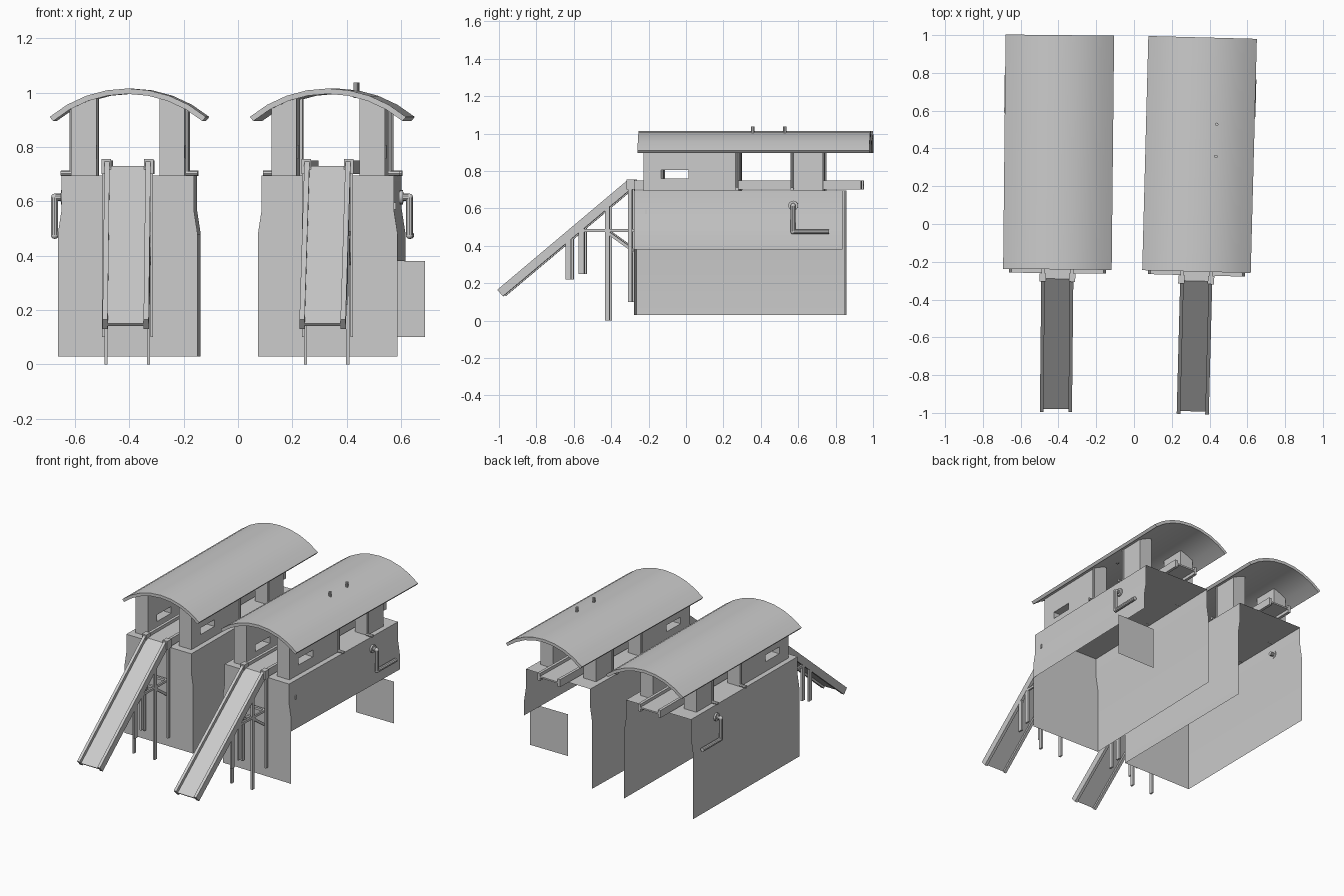
import bpy, bmesh, math
from mathutils import Matrix, Vector

if "Cube" in bpy.data.objects:
    bpy.data.objects.remove(bpy.data.objects["Cube"])

M = Matrix.Identity(4)   # placement of the unit being built


def finish(name, bm, smooth=False):
    bmesh.ops.transform(bm, matrix=M, verts=bm.verts)
    me = bpy.data.meshes.new(name)
    bm.to_mesh(me)
    bm.free()
    ob = bpy.data.objects.new(name, me)
    bpy.context.collection.objects.link(ob)
    if smooth:
        bpy.ops.object.select_all(action='DESELECT')
        ob.select_set(True)
        bpy.context.view_layer.objects.active = ob
        bpy.ops.object.shade_smooth_by_angle(angle=math.radians(35))
    return ob


def prism(name, pts, a, b, axis, smooth=False):
    """Closed profile extruded from a to b; axis 'x' takes (y,z), axis 'y' takes (x,z)."""
    bm = bmesh.new()
    place = (lambda p, t: (t, p[0], p[1])) if axis == 'x' else (lambda p, t: (p[0], t, p[1]))
    rings = [[bm.verts.new(place(p, t)) for p in pts] for t in (a, b)]
    n = len(pts)
    for i in range(n):
        j = (i + 1) % n
        bm.faces.new((rings[0][i], rings[0][j], rings[1][j], rings[1][i]))
    bm.faces.new(rings[0][::-1])
    bm.faces.new(rings[1])
    bmesh.ops.recalc_face_normals(bm, faces=bm.faces)
    return finish(name, bm, smooth)


def box(name, x0, x1, y0, y1, z0, z1):
    return prism(name, [(x0, z0), (x1, z0), (x1, z1), (x0, z1)], y0, y1, 'y')


def sheet(name, path, a, b, smooth=False):
    """Open (x,z) path swept along y as a thin sheet."""
    bm = bmesh.new()
    rows = [[bm.verts.new((x, y, z)) for y in (a, b)] for x, z in path]
    for r, s in zip(rows, rows[1:]):
        bm.faces.new((r[0], s[0], s[1], r[1]))
    return finish(name, bm, smooth)


def plate(name, pts, y):
    """Single flat panel facing the front."""
    bm = bmesh.new()
    bm.faces.new([bm.verts.new((x, y, z)) for x, z in pts])
    return finish(name, bm)


def rod(name, p, q, r, sides=10):
    p, q = Vector(p), Vector(q)
    d = q - p
    bm = bmesh.new()
    bmesh.ops.create_cone(bm, cap_ends=True, segments=sides, radius1=r, radius2=r, depth=d.length)
    rot = d.to_track_quat('Z', 'Y').to_matrix().to_4x4()
    bmesh.ops.transform(bm, matrix=Matrix.Translation((p + q) / 2) @ rot, verts=bm.verts)
    return finish(name, bm, True)


def build_unit(tag, x, y, angle, pipe_side, open_side):
    global M
    M = Matrix.Translation((x, y, 0)) @ Matrix.Rotation(math.radians(angle), 4, 'Z')
    y0, y1 = -0.26, 0.855

    # body: front plate, stepped side sheets, deck (open back and bottom)
    half = [(0.257, 0.03), (0.257, 0.48), (0.243, 0.57), (0.243, 0.695)]
    plate(tag + "front_plate", half + [(-px, pz) for px, pz in half[::-1]], y0)
    for s in (-1, 1):
        path = [(s * px, pz) for px, pz in half]
        if s == open_side:
            path[0] = (s * 0.257, 0.38)
        sheet(tag + "side_sheet", path, y0, y1, True)
    sheet(tag + "deck", [(-0.243, 0.695), (0.243, 0.695)], y0, y1)

    # arched roof
    r, zc = 0.447, 0.568
    angs = [math.radians(-40 + 10 * i) for i in range(9)]
    arc = [(r * math.sin(a), zc + r * math.cos(a)) for a in angs]
    inner = [((r - 0.02) * math.sin(a), zc + (r - 0.02) * math.cos(a)) for a in angs]
    prism(tag + "roof", arc + inner[::-1], -0.24, 1.0, 'y', True)

    # upper walls under the roof, the front pair with a window slot
    for s in (-1, 1):
        prof = [(s * 0.116, 0.695), (s * 0.209, 0.695), (s * 0.209, 0.945), (s * 0.116, 0.982)]
        front = prism(tag + "front_wall", prof, -0.21, 0.295, 'y')
        cut = box(tag + "window_cutter", s * 0.163 - 0.08, s * 0.163 + 0.08, -0.115, 0.03, 0.76, 0.805)
        cut.hide_render = True
        cut.hide_set(True)
        mod = front.modifiers.new("window", 'BOOLEAN')
        mod.object, mod.operation, mod.solver = cut, 'DIFFERENCE', 'EXACT'
        prism(tag + "back_wall", prof, 0.585, 0.75, 'y')
        # drain rods down the walls and across the deck edge
        for ry in (0.29, 0.585):
            rod(tag + "drain_upright", (s * 0.212, ry, 0.70), (s * 0.212, ry, 0.94), 0.008, 8)
            rod(tag + "drain_outlet", (s * 0.205, ry, 0.703), (s * 0.252, ry, 0.703), 0.010, 8)

    # chute with side rails, running level over the deck
    rail = [(-0.995, 0.165), (-0.30, 0.75), (0.95, 0.75), (0.95, 0.70), (-0.285, 0.70), (-0.965, 0.13)]
    floor = [(-0.98, 0.15), (-0.29, 0.73), (0.95, 0.73), (0.95, 0.72), (-0.285, 0.72), (-0.972, 0.142)]
    prism(tag + "chute_floor", floor, -0.068, 0.068, 'x')
    for s in (-1, 1):
        prism(tag + "chute_rail", rail, s * 0.066, s * 0.085, 'x')
        box(tag + "rail_cap", s * 0.078 - 0.017, s * 0.078 + 0.017, -0.305, -0.262, 0.70, 0.755)

        # trestle legs and braces
        a, b = s * 0.072, s * 0.084
        box(tag + "long_leg", a, b, -0.42, -0.396, 0.0, 0.62)
        box(tag + "short_leg", a, b, -0.63, -0.60, 0.22, 0.45)
        box(tag + "middle_leg", a, b, -0.56, -0.53, 0.25, 0.51)
        box(tag + "wall_leg", s * 0.084, s * 0.094, -0.295, -0.275, 0.10, 0.70)
        box(tag + "trestle_beam", a, b, -0.56, -0.265, 0.475, 0.49)
        prism(tag + "brace", [(-0.41, 0.485), (-0.27, 0.385), (-0.27, 0.365), (-0.41, 0.465)], a, b, 'x')
    for ly in (-0.41, -0.285):
        box(tag + "cross_bar", -0.084, 0.084, ly - 0.008, ly + 0.008, 0.475, 0.49)

    # bent exhaust pipe on the outer side
    s = pipe_side
    px = s * 0.278
    pts = [(s * 0.215, 0.592, 0.615), (px, 0.592, 0.615), (px, 0.592, 0.475), (px, 0.785, 0.475)]
    for p, q in zip(pts, pts[1:]):
        rod(tag + "pipe", p, q, 0.013)
    for p in pts[1:3]:
        bm = bmesh.new()
        bmesh.ops.create_uvsphere(bm, u_segments=10, v_segments=6, radius=0.0135,
                                  matrix=Matrix.Translation(p))
        finish(tag + "pipe_elbow", bm, True)
    rod(tag + "pipe_flange", (s * 0.24, 0.592, 0.615), (s * 0.255, 0.592, 0.615), 0.026, 16)


build_unit("left_", -0.403, 0.0, -0.6, -1, 0)
build_unit("right_", 0.337, -0.012, -1.5, 1, 1)

# extras on the right unit: roof vents, side hook (still in its local frame)
for vy in (0.36, 0.53):
    rod("roof_vent", (0.087, vy + 0.012, 0.98), (0.087, vy + 0.012, 1.037), 0.009, 8)
box("side_hook", 0.24, 0.25, -0.2, -0.19, 0.57, 0.595)

# loose panel beside the open bay
M = Matrix.Identity(4)
plate("loose_panel", [(0.405, 0.10), (0.687, 0.10), (0.687, 0.38), (0.405, 0.38)], 0.67)
